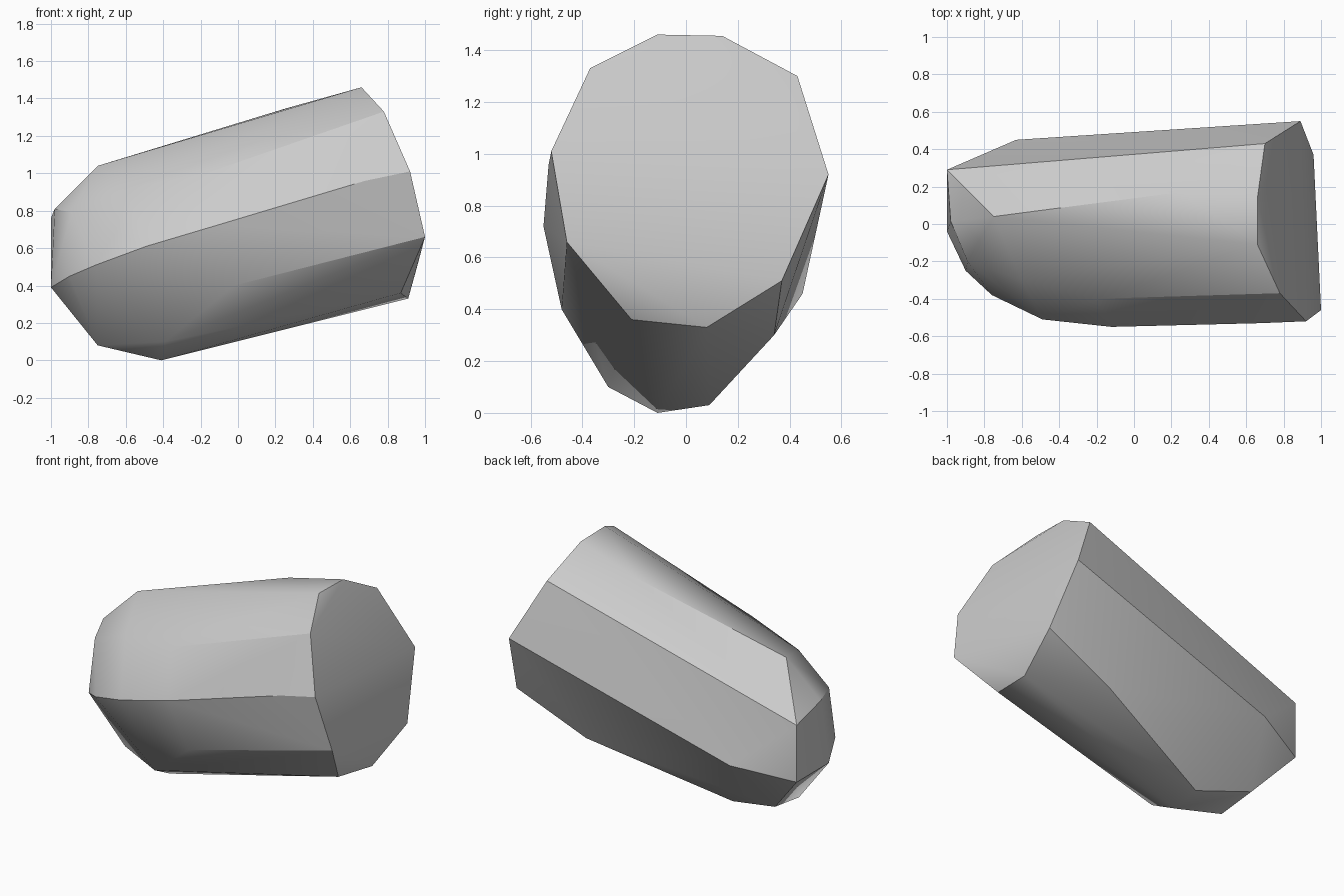
import bpy
import bmesh
import math
from mathutils import Vector

# Remove the default cube
default_cube = bpy.data.objects.get("Cube")
if default_cube:
    bpy.data.objects.remove(default_cube, do_unlink=True)


def make_material(name, colour):
    material = bpy.data.materials.new(name)
    material.use_nodes = True
    material.diffuse_color = colour
    shader = material.node_tree.nodes["Principled BSDF"]
    shader.inputs["Base Color"].default_value = colour
    return material


def build_hull(name, rings, material):
    """Wrap a tight convex skin around the corner points of all rings."""
    mesh = bpy.data.meshes.new(name)
    bm = bmesh.new()
    for ring in rings:
        for corner in ring:
            bm.verts.new(Vector(corner))
    result = bmesh.ops.convex_hull(bm, input=bm.verts)
    unused = set(result["geom_interior"]) | set(result["geom_unused"])
    loose = [v for v in unused if isinstance(v, bmesh.types.BMVert)]
    bmesh.ops.delete(bm, geom=loose, context="VERTS")
    bmesh.ops.recalc_face_normals(bm, faces=bm.faces)
    bm.to_mesh(mesh)
    bm.free()
    mesh.materials.append(material)
    obj = bpy.data.objects.new(name, mesh)
    bpy.context.collection.objects.link(obj)
    return obj


# Broad blunt end, ten corners around the rim
broad_end = [
    (.66, -.11, 1.46), (.66, .14, 1.455), (.7, .43, 1.3), (.89, .55, .92),
    (.96, .37, .51), (.91, .08, .33), (.87, -.21, .36), (1, -.46, .66),
    (.92, -.52, 1.01), (.78, -.37, 1.33),
]

# Small facet closing the narrow end
narrow_end = [
    (-1, .29, .76), (-1, .29, .39), (-1, -.04, .39),
    (-.9, -.25, .45), (-.89, -.2, .79), (-.98, .015, .81),
]

# Ridge along the top and the upper shoulder
top_ridge = [
    (-.75, .04, 1.04), (.25, .17, 1.345), (-.2, -.4, .99), (-.6, -.3, .92),
]

# Bulging front flank
front_flank = [
    (-.76, -.38, .51), (-.49, -.51, .61), (-.12, -.55, .72),
    (.68, -.53, .96), (-.02, -.48, .4),
]

# Belly and back flank
underside = [
    (-.41, -.11, 0), (-.75, -.09, .08), (-.76, .17, .12), (-.4, .09, .03),
    (-.39, -.3, .1), (-.63, .45, .46), (.48, .34, .3),
]

stone_grey = make_material("stone grey", (.6, .6, .6, 1))
stone = build_hull(
    "stone_body",
    [broad_end, narrow_end, top_ridge, front_flank, underside],
    stone_grey,
)

# Soft shading across gentle facets, crisp at the strong edges
bpy.ops.object.select_all(action="DESELECT")
stone.select_set(True)
bpy.context.view_layer.objects.active = stone
bpy.ops.object.shade_smooth_by_angle(angle=math.radians(30))
